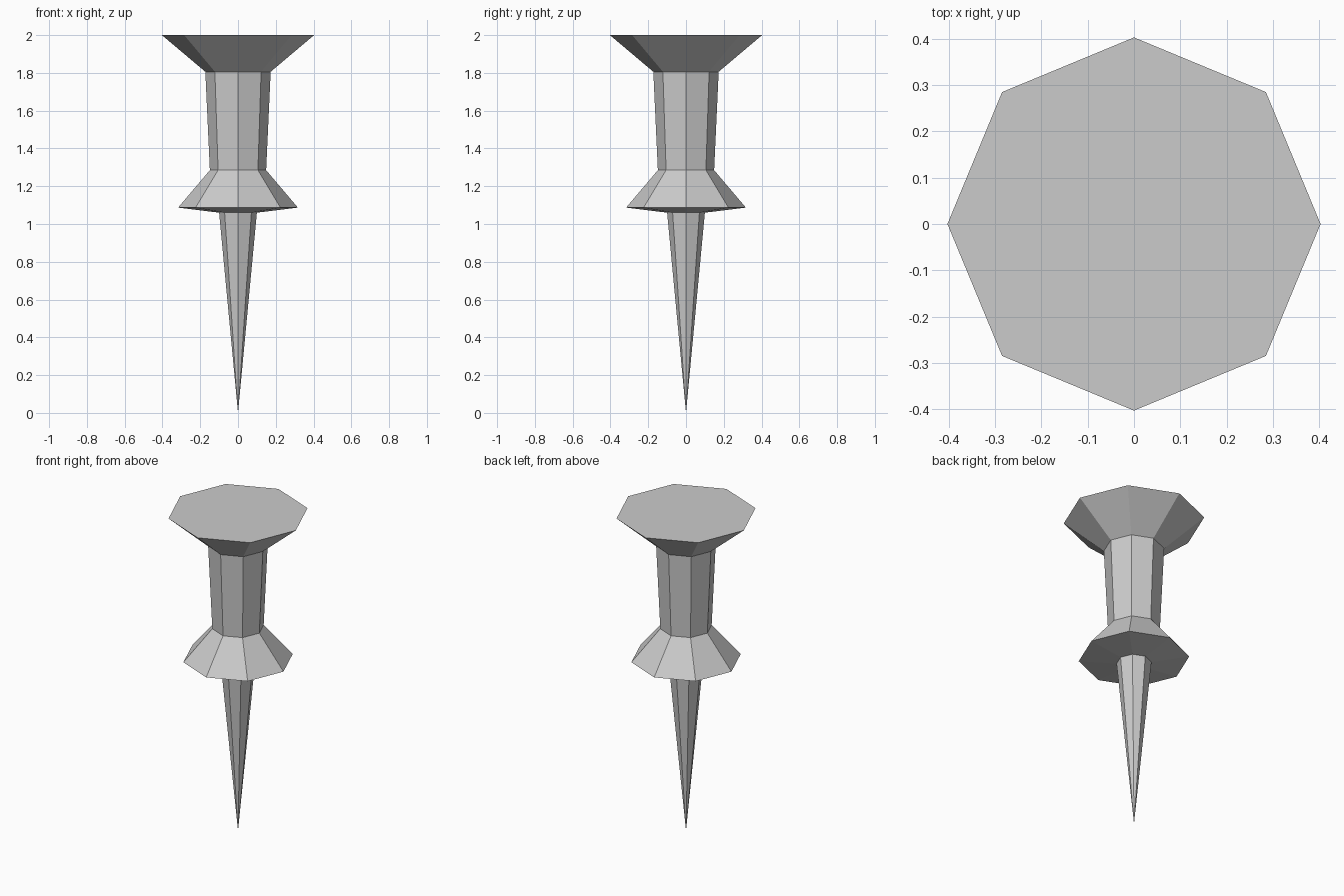
import bpy, bmesh
from math import cos, sin, pi

if "Cube" in bpy.data.objects:
    bpy.data.objects.remove(bpy.data.objects["Cube"])

SIDES = 8


def lathe(name, profile, cap_top=False):
    """Revolve (radius, z) points, listed bottom to top; radius 0 makes a tip."""
    bm = bmesh.new()
    rings = []
    for r, z in profile:
        if r == 0:
            rings.append([bm.verts.new((0, 0, z))] * SIDES)
        else:
            rings.append([bm.verts.new((r * cos(2 * pi * i / SIDES),
                                        r * sin(2 * pi * i / SIDES), z))
                          for i in range(SIDES)])
    for low, high in zip(rings, rings[1:]):
        for i in range(SIDES):
            j = (i + 1) % SIDES
            corners = [low[i], low[j], high[j], high[i]]
            bm.faces.new(list(dict.fromkeys(corners)))
    if cap_top:
        bm.faces.new(rings[-1])
    bmesh.ops.recalc_face_normals(bm, faces=bm.faces)
    mesh = bpy.data.meshes.new(name)
    bm.to_mesh(mesh)
    bm.free()
    obj = bpy.data.objects.new(name, mesh)
    bpy.context.collection.objects.link(obj)
    return obj


# Needle: long taper from the point up to the collar
lathe("needle", [(0, 0), (0.10, 1.06)])

# Handle: collar underside, flared collar, grip, flared head with flat top
lathe("handle", [(0.10, 1.06), (0.317, 1.087), (0.149, 1.285),
                 (0.173, 1.806), (0.403, 2.0)], cap_top=True)
